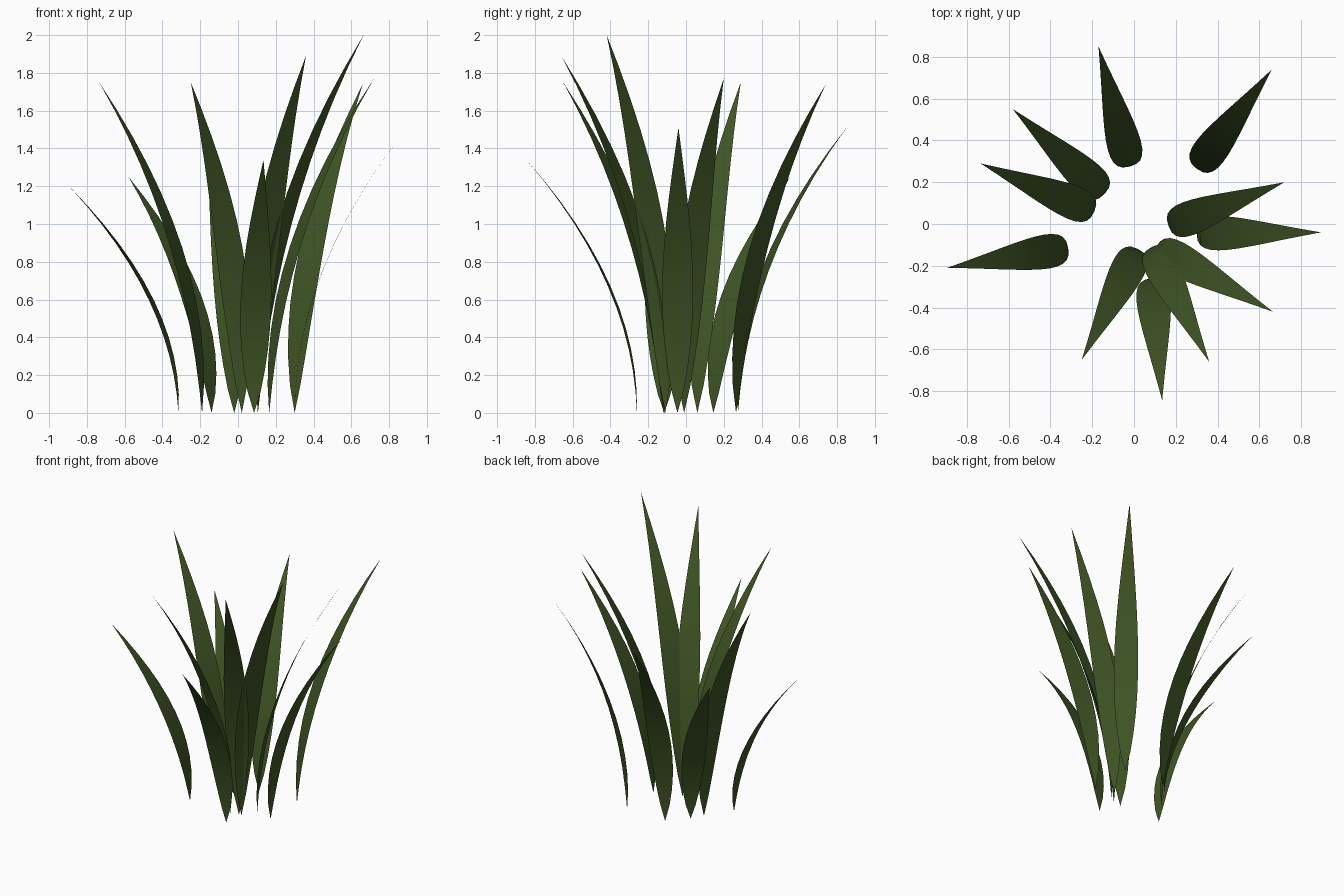
import bpy, bmesh, math
from mathutils import Vector

if "Cube" in bpy.data.objects:
    bpy.data.objects.remove(bpy.data.objects["Cube"])

green = bpy.data.materials.new("leaf green")
green.diffuse_color = (0.05, 0.09, 0.018, 1)
green.use_nodes = True
green.node_tree.nodes["Principled BSDF"].inputs["Base Color"].default_value = green.diffuse_color

SEGMENTS = 12
HALF_WIDTH = 0.082

# each blade: base x, base y, tip x, tip y, tip height
BLADES = [
    (-0.02, 0.275, -0.17, 0.85, 1.51),
    (0.30, 0.265, 0.66, 0.74, 1.74),
    (0.165, -0.01, 0.72, 0.20, 1.77),
    (0.30, -0.045, 0.895, -0.04, 1.51),
    (0.105, -0.11, 0.665, -0.42, 2.0),
    (0.085, -0.11, 0.36, -0.66, 1.89),
    (0.085, -0.26, 0.135, -0.845, 1.34),
    (0.02, -0.12, -0.25, -0.65, 1.75),
    (-0.315, -0.115, -0.895, -0.21, 1.2),
    (-0.19, 0.06, -0.735, 0.29, 1.75),
    (-0.14, 0.145, -0.58, 0.55, 1.25),
]


def grass_blade(name, bx, by, tx, ty, height):
    """Flat leaf that rises upright and arches outwards to a point."""
    base, lean = Vector((bx, by, 0)), Vector((tx - bx, ty - by, 0))
    side = Vector((-lean.y, lean.x, 0)).normalized()
    bm = bmesh.new()
    rows = []
    for i in range(SEGMENTS + 1):
        t = i / SEGMENTS
        mid = base + lean * t * t + Vector((0, 0, height * t))
        if i in (0, SEGMENTS):
            rows.append([bm.verts.new(mid)])
        else:
            w = side * HALF_WIDTH * math.sin(math.pi * t ** 0.8)
            rows.append([bm.verts.new(mid + w), bm.verts.new(mid - w)])
    for a, b in zip(rows, rows[1:]):
        bm.faces.new(a + b[::-1]).smooth = True
    bm.normal_update()
    # upper face of the leaf is the front
    if sum(f.normal.z for f in bm.faces) < 0:
        bmesh.ops.reverse_faces(bm, faces=bm.faces[:])
    mesh = bpy.data.meshes.new(name)
    bm.to_mesh(mesh)
    bm.free()
    mesh.materials.append(green)
    bpy.context.collection.objects.link(bpy.data.objects.new(name, mesh))


for n, blade in enumerate(BLADES, 1):
    grass_blade(f"grass_blade_{n}", *blade)
